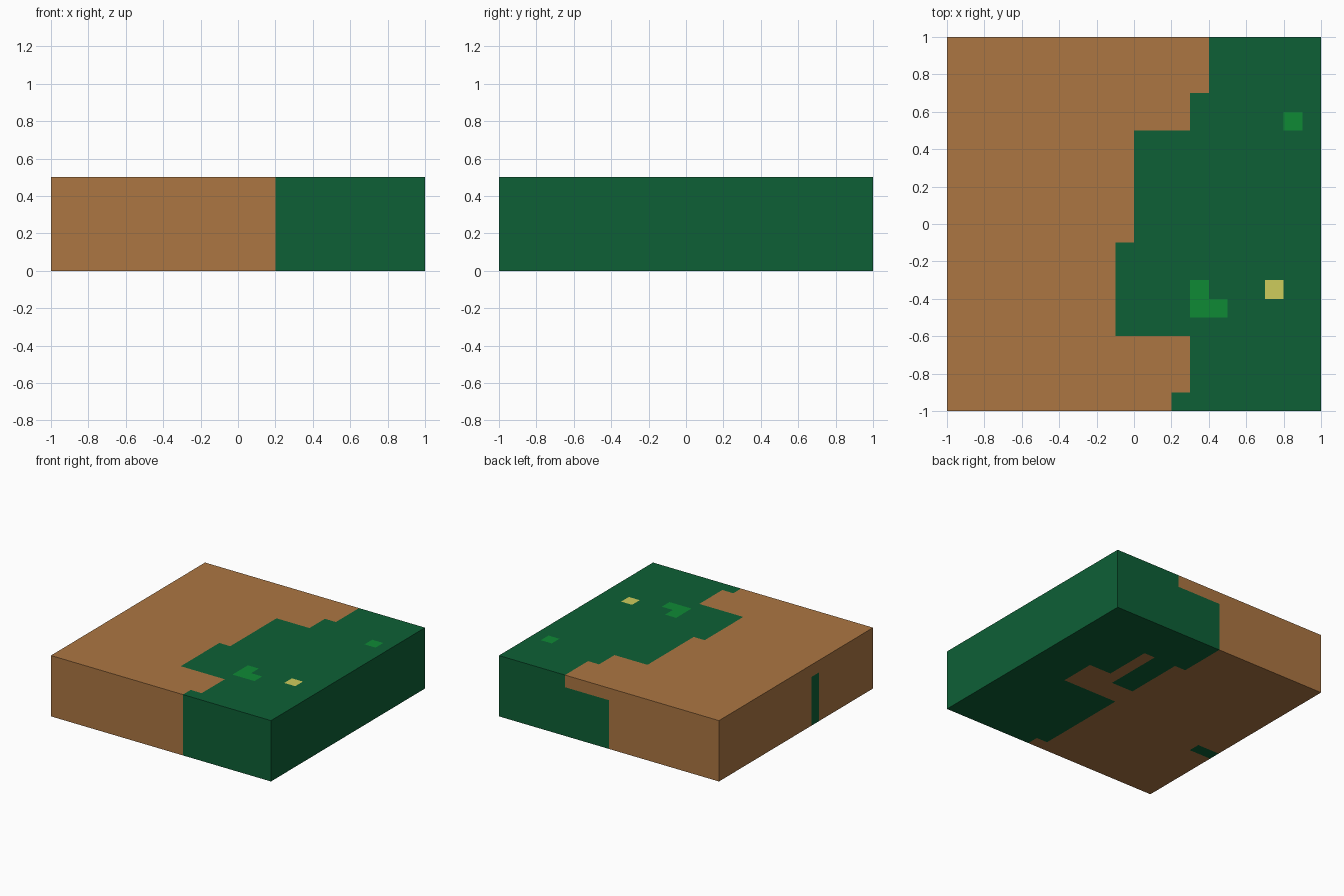
import bpy, bmesh
from mathutils import Vector

if "Cube" in bpy.data.objects:
    bpy.data.objects.remove(bpy.data.objects["Cube"])


def lin(c):
    c /= 255
    return c / 12.92 if c <= 0.04045 else ((c + 0.055) / 1.055) ** 2.4


def material(name, r, g, b):
    m = bpy.data.materials.new(name)
    m.diffuse_color = (lin(r), lin(g), lin(b), 1)
    m.use_nodes = True
    m.node_tree.nodes["Principled BSDF"].inputs["Base Color"].default_value = m.diffuse_color
    return m


BROWN, GREEN, LIGHT, YELLOW = range(4)
mats = [material("earth_brown", 172, 118, 66), material("dark_green", 13, 96, 54),
        material("light_green", 15, 138, 53), material("yellow", 206, 204, 92)]

# Top: green starts at this x, for every y above the given limit
TOP_EDGE = [(0.7, 0.4), (0.5, 0.3), (-0.1, 0.0), (-0.6, -0.1), (-0.9, 0.3), (-1, 0.2)]
# Underside: same rule, with brown inlets listed separately
BOTTOM_EDGE = [(0.6, 0.0), (0.1, 0.1), (-0.1, 0.6), (-0.9, 0.1), (-1, 0.2)]
INLETS = [(0.3, 0.4, 0.1, 0.6), (0.4, 0.6, 0.1, 0.2)]
# Small patches on the top: x0, x1, y0, y1, colour
PATCHES = [(0.8, 0.9, 0.5, 0.6, LIGHT), (0.3, 0.4, -0.4, -0.3, LIGHT),
           (0.3, 0.5, -0.5, -0.4, LIGHT), (0.7, 0.8, -0.4, -0.3, YELLOW)]


def inside(p, x0, x1, y0, y1):
    return x0 < p.x < x1 and y0 < p.y < y1


def beyond(p, edge):
    return p.x > next(x for y, x in edge if p.y > y)


def colour(p, n):
    if n.z > 0.5:                                   # top
        for *box, c in PATCHES:
            if inside(p, *box):
                return c
        return GREEN if beyond(p, TOP_EDGE) else BROWN
    if n.z < -0.5:                                  # underside
        if inside(p, -1, -0.8, -0.3, -0.2):
            return GREEN
        if any(inside(p, *b) for b in INLETS):
            return BROWN
        return GREEN if beyond(p, BOTTOM_EDGE) else BROWN
    if n.x > 0.5:                                   # right side
        return GREEN
    if n.x < -0.5:                                  # left side: one thin stripe
        return GREEN if -0.3 < p.y < -0.2 and p.z < 0.4 else BROWN
    if n.y < -0.5:                                  # front
        return GREEN if p.x > 0.2 else BROWN
    return GREEN if p.x > (0.4 if p.z > 0.4 else 0.0) else BROWN  # back


# Block, cut into 0.1 squares
bm = bmesh.new()
bmesh.ops.create_cube(bm, size=2)
for v in bm.verts:
    v.co.z = 0.25 + v.co.z * 0.25
for axis, start, count in ((0, -1, 20), (1, -1, 20), (2, 0, 5)):
    normal = Vector([float(i == axis) for i in range(3)])
    for k in range(1, count):
        bmesh.ops.bisect_plane(bm, geom=bm.verts[:] + bm.edges[:] + bm.faces[:],
                               plane_co=normal * (start + k * 0.1), plane_no=normal)
bm.normal_update()
for f in bm.faces:
    f.material_index = colour(f.calc_center_median(), f.normal)

mesh = bpy.data.meshes.new("ground_block")
bm.to_mesh(mesh)
bm.free()
for m in mats:
    mesh.materials.append(m)
bpy.context.collection.objects.link(bpy.data.objects.new("ground_block", mesh))
